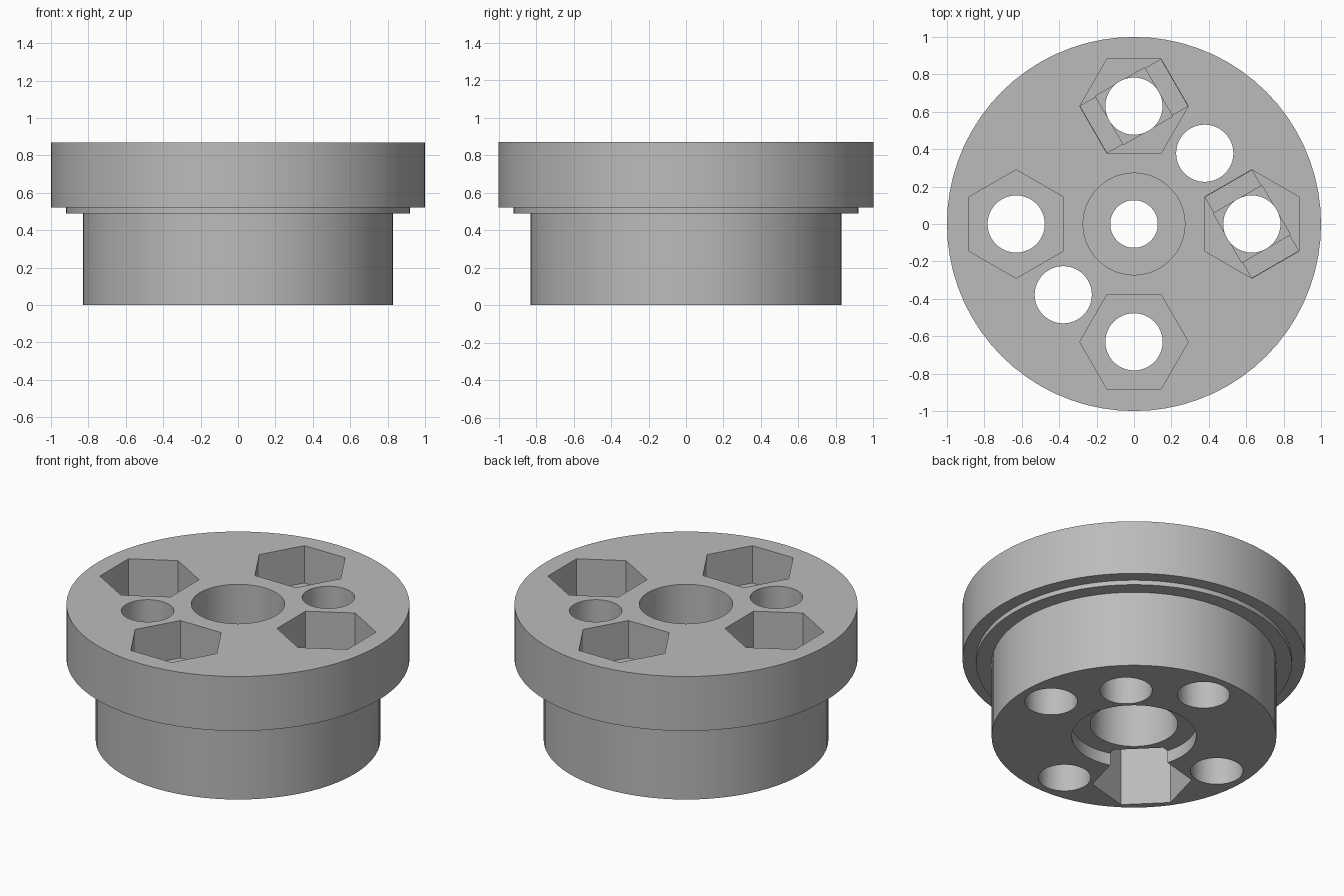
import bpy, bmesh, math
from math import radians
from mathutils import Matrix, Vector

if "Cube" in bpy.data.objects:
    bpy.data.objects.remove(bpy.data.objects["Cube"], do_unlink=True)

SEGMENTS = 72
HEIGHT = 0.87
HOLE_R = 0.153
HEX_R = 0.29

grey = bpy.data.materials.new("light_grey")
grey.use_nodes = True
grey.diffuse_color = (0.5, 0.5, 0.5, 1)
grey.node_tree.nodes["Principled BSDF"].inputs["Base Color"].default_value = (0.5, 0.5, 0.5, 1)


def make_object(name, bm):
    bmesh.ops.recalc_face_normals(bm, faces=bm.faces)
    mesh = bpy.data.meshes.new(name)
    bm.to_mesh(mesh)
    bm.free()
    obj = bpy.data.objects.new(name, mesh)
    obj.data.materials.append(grey)
    bpy.context.collection.objects.link(obj)
    return obj


def revolve(name, profile):
    """Spin a closed (radius, height) outline around the z axis."""
    bm = bmesh.new()
    verts = [bm.verts.new((r, 0, z)) for r, z in profile]
    edges = [bm.edges.new((verts[i - 1], verts[i])) for i in range(len(verts))]
    bmesh.ops.spin(bm, geom=verts + edges, cent=(0, 0, 0), axis=(0, 0, 1),
                   angle=math.tau, steps=SEGMENTS)
    bmesh.ops.remove_doubles(bm, verts=bm.verts, dist=0.0001)
    return make_object(name, bm)


def prism(name, sides, radius, centre, z0, z1, turn):
    """Upright prism used as a cutter; turn is the angle of its first corner."""
    bm = bmesh.new()
    bmesh.ops.create_cone(bm, cap_ends=True, segments=sides, radius1=radius,
                          radius2=radius, depth=z1 - z0)
    first = max(bm.verts, key=lambda v: (round(v.co.x, 4), v.co.y)).co
    offset = math.atan2(first.y, first.x)
    place = Matrix.Translation((centre.x, centre.y, (z0 + z1) / 2))
    bm.transform(place @ Matrix.Rotation(turn - offset, 4, 'Z'))
    return make_object(name, bm)


def slot(name, half_length, half_width, centre, z0, z1, turn):
    """Rectangular block used as a cutter."""
    bm = bmesh.new()
    bmesh.ops.create_cube(bm, size=1)
    size = Matrix.Diagonal((2 * half_length, 2 * half_width, z1 - z0, 1))
    place = Matrix.Translation((centre.x, centre.y, (z0 + z1) / 2))
    bm.transform(place @ Matrix.Rotation(turn, 4, 'Z') @ size)
    return make_object(name, bm)


def cut(body, cutter):
    mod = body.modifiers.new(cutter.name, 'BOOLEAN')
    mod.operation = 'DIFFERENCE'
    mod.solver = 'EXACT'
    mod.object = cutter
    bpy.context.view_layer.objects.active = body
    bpy.ops.object.modifier_apply(modifier=mod.name)
    bpy.data.objects.remove(cutter, do_unlink=True)


def nut_pocket(body, angle, distance, floor, down):
    """Through hole, hexagonal pocket and two thin stepped recesses in its floor."""
    centre = Vector((distance, 0, 0))
    centre.rotate(Matrix.Rotation(angle, 3, 'Z'))
    step = 0.018

    def span(depth):
        if down:
            return -0.1, floor + depth
        return floor - depth, HEIGHT + 0.1

    cut(body, prism("pocket", 6, HEX_R, centre, *span(0), angle + radians(90)))
    # recesses start inside the pocket so only its floor is cut
    for half_length, depth in ((0.249, step), (0.152, 2 * step)):
        z0, z1 = span(depth)
        if down:
            z0 = floor - step
        else:
            z1 = floor + step
        half_width = 0.144 if half_length > 0.2 else 0.15
        cut(body, slot("recess", half_length, half_width, centre, z0, z1,
                       angle - radians(60)))
    cut(body, prism("hole", 48, HOLE_R, centre, -0.1, HEIGHT + 0.1, 0))


# Hub with flange, thin step, central bores and a middle web
hub = revolve("flanged_hub", [
    (0.127, 0.40), (0.255, 0.40), (0.255, 0.08), (0.363, 0.08), (0.363, 0),
    (0.83, 0), (0.83, 0.49), (0.92, 0.49), (0.92, 0.52), (1, 0.52),
    (1, HEIGHT), (0.272, HEIGHT), (0.272, 0.57), (0.127, 0.57)])

# Four pockets in the flange face
for i in range(4):
    nut_pocket(hub, radians(90 * i), 0.63, 0.63, False)

# Two deep pockets in the underside
for i in range(2):
    nut_pocket(hub, radians(45 + 180 * i), 0.535, 0.45, True)

bpy.ops.object.select_all(action='DESELECT')
hub.select_set(True)
bpy.context.view_layer.objects.active = hub
bpy.ops.object.shade_smooth_by_angle(angle=radians(25))
